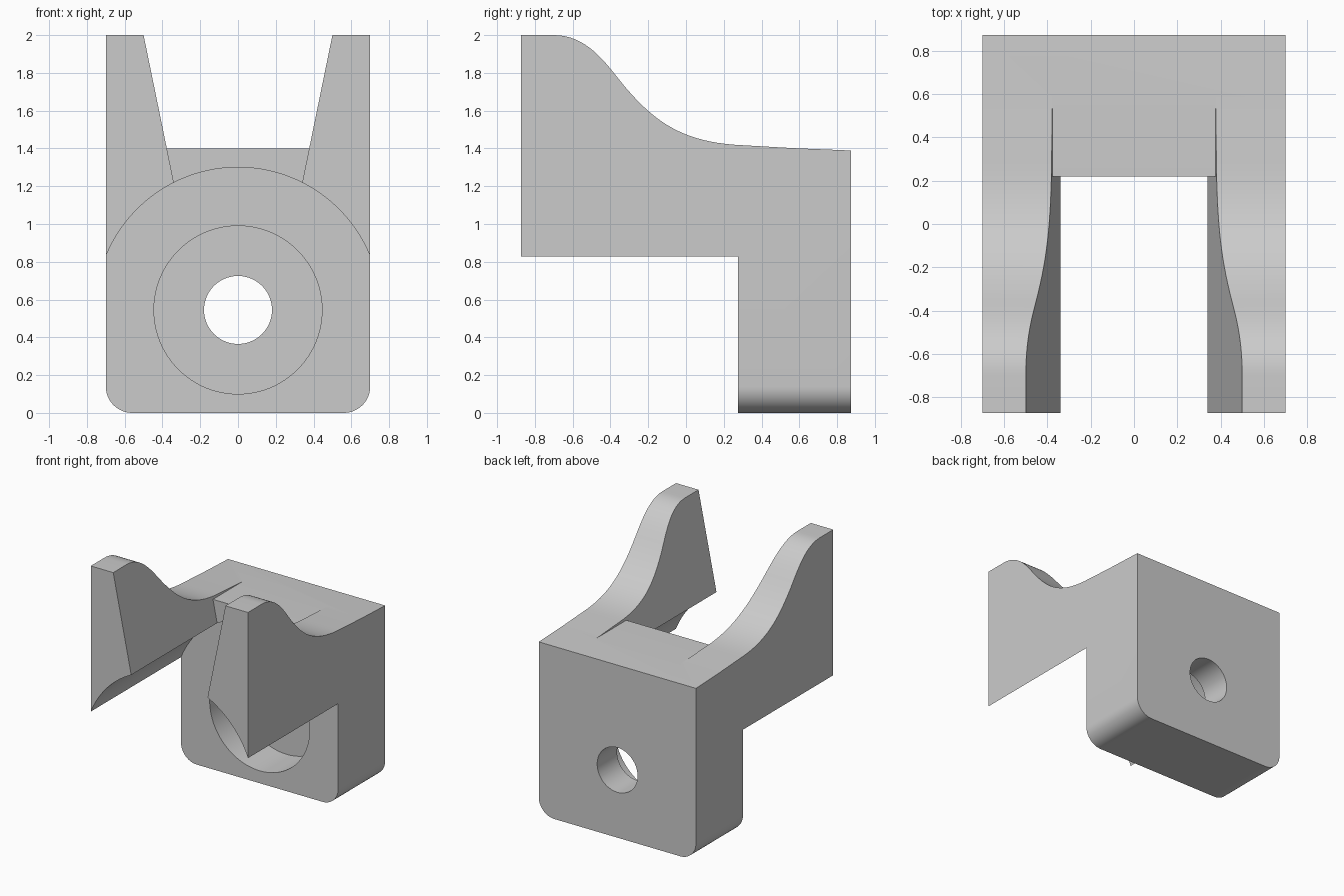
import bpy, bmesh, math
from mathutils import Vector
from mathutils.geometry import interpolate_bezier

if "Cube" in bpy.data.objects:
    bpy.data.objects.remove(bpy.data.objects["Cube"], do_unlink=True)

HALF_W, BACK, BORE_Z = 0.70, 0.873, 0.545

grey = bpy.data.materials.new("plain grey")
grey.use_nodes = True
colour = (0.6, 0.6, 0.6, 1)
grey.diffuse_color = colour
grey.node_tree.nodes["Principled BSDF"].inputs["Base Color"].default_value = colour


def prism(name, near, far, round_bottom=0):
    """Closed solid between two matching outlines."""
    bm = bmesh.new()
    a = [bm.verts.new(p) for p in near]
    b = [bm.verts.new(p) for p in far]
    bm.faces.new(a)
    bm.faces.new(b[::-1])
    for i in range(len(a)):
        j = (i + 1) % len(a)
        bm.faces.new((a[j], a[i], b[i], b[j]))
    bmesh.ops.recalc_face_normals(bm, faces=bm.faces)
    if round_bottom:
        edges = [e for e in bm.edges
                 if all(v.co.z < 0.001 for v in e.verts)
                 and abs(e.verts[0].co.x - e.verts[1].co.x) < 0.001]
        bmesh.ops.bevel(bm, geom=edges, offset=round_bottom, segments=12,
                        profile=0.5, affect='EDGES')
    mesh = bpy.data.meshes.new(name)
    bm.to_mesh(mesh)
    bm.free()
    mesh.materials.append(grey)
    ob = bpy.data.objects.new(name, mesh)
    bpy.context.collection.objects.link(ob)
    return ob


def across(name, side, width, **kw):
    """Side outline (y, z) spread in x by a half width that depends on z."""
    return prism(name, [(-width(z), y, z) for y, z in side],
                 [(width(z), y, z) for y, z in side], **kw)


def along(name, front, y0, y1):
    """Front outline (x, z) pushed from y0 to y1."""
    return prism(name, [(x, y0, z) for x, z in front],
                 [(x, y1, z) for x, z in front])


def arc(radius, turn, steps):
    return [(radius * math.cos(turn * i / steps),
             BORE_Z + radius * math.sin(turn * i / steps)) for i in range(steps)]


def bezier(*pts):
    p = [Vector((y, z, 0)) for y, z in pts]
    return [(v.x, v.y) for v in interpolate_bezier(*p, 20)]


# Bracket body: S-curved top line, rounded lower corners
top = bezier((-0.70, 2), (-0.50, 2), (-0.40, 1.81), (-0.30, 1.70))
top += bezier((-0.30, 1.70), (-0.15, 1.53), (0, 1.43), (0.30, 1.417))[1:]
side = [(-BACK, 0), (-BACK, 2)] + top + [(0.56, 1.402), (BACK, 1.389), (BACK, 0)]
bracket = across("bracket", side, lambda z: HALF_W, round_bottom=0.14)

# Arched clearance under the arms
arch = along("arch_cutter", arc(0.755, math.pi, 96) + [(-0.755, BORE_Z), (-0.755, -0.3), (0.755, -0.3)],
             -1, 0.275)

# Tapered slot between the arms, with a shallow flat behind it
slot = across("slot_cutter",
              [(-1, 1.1), (0.22, 1.1), (0.22, 1.4), (1, 1.4), (1, 2.1), (-1, 2.1)],
              lambda z: 0.34 + (z - 1.22) * 0.205)

# Counterbore and through hole
recess = along("counterbore_cutter", arc(0.445, math.tau, 96), 0, 0.62)
hole = along("hole_cutter", arc(0.18, math.tau, 64), 0, 1)

bpy.context.view_layer.objects.active = bracket
for cutter in (arch, slot, recess, hole):
    cutter.hide_render = True
    mod = bracket.modifiers.new(cutter.name, 'BOOLEAN')
    mod.operation, mod.solver, mod.object = 'DIFFERENCE', 'EXACT', cutter
    bpy.ops.object.modifier_apply(modifier=mod.name)
    bpy.data.objects.remove(cutter, do_unlink=True)

# Smooth the curved faces only
bpy.ops.object.select_all(action='DESELECT')
bracket.select_set(True)
bpy.ops.object.shade_smooth_by_angle(angle=math.radians(20))
